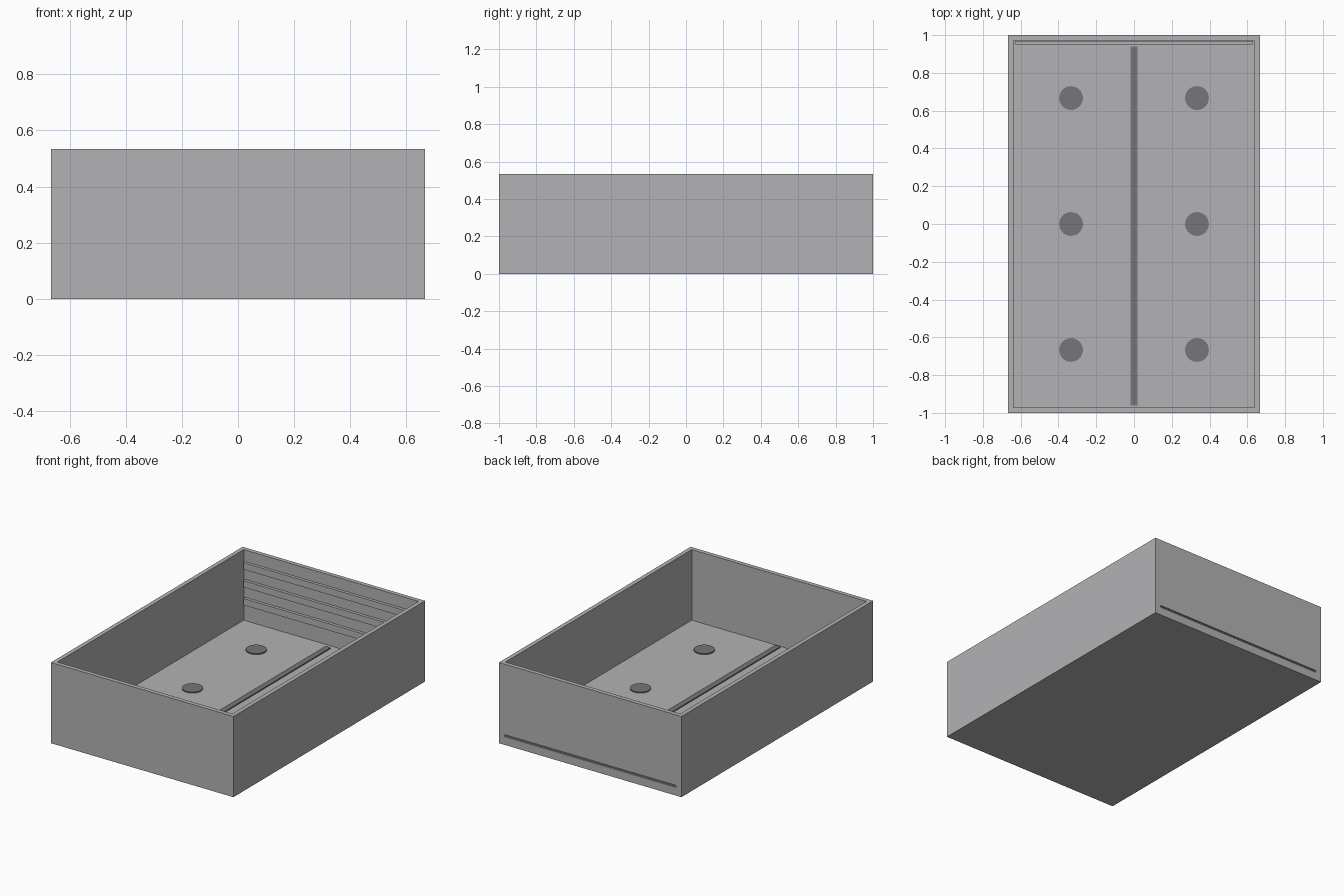
import bpy
import bmesh

if "Cube" in bpy.data.objects:
    bpy.data.objects.remove(bpy.data.objects["Cube"], do_unlink=True)


def make_material(name, color):
    mat = bpy.data.materials.new(name)
    mat.use_nodes = True
    mat.diffuse_color = color
    mat.node_tree.nodes["Principled BSDF"].inputs["Base Color"].default_value = color
    return mat


light_grey = make_material("light grey", (0.45, 0.45, 0.46, 1))
dark_grey = make_material("dark grey", (0.18, 0.18, 0.19, 1))


def finish(name, bm, mat):
    bmesh.ops.recalc_face_normals(bm, faces=bm.faces)
    mesh = bpy.data.meshes.new(name)
    bm.to_mesh(mesh)
    bm.free()
    mesh.materials.append(mat)
    obj = bpy.data.objects.new(name, mesh)
    bpy.context.scene.collection.objects.link(obj)
    return obj


def box(name, low, high, mat):
    bm = bmesh.new()
    bmesh.ops.create_cube(bm, size=1)
    for v in bm.verts:
        v.co = [h if c > 0 else l for c, l, h in zip(v.co, low, high)]
    return finish(name, bm, mat)


HALF_X, HALF_Y, HEIGHT = 2 / 3, 1.0, 0.533
WALL, FLOOR = 0.04, 0.067
IN_X, IN_Y = HALF_X - WALL, HALF_Y - WALL

# Open tray: the top face is inset for the rim and pushed down to the floor
bm = bmesh.new()
bmesh.ops.create_cube(bm, size=1)
for v in bm.verts:
    v.co = (v.co.x * 2 * HALF_X, v.co.y * 2 * HALF_Y, HEIGHT if v.co.z > 0 else 0)
bm.faces.ensure_lookup_table()
top = max(bm.faces, key=lambda f: f.calc_center_median().z)
bmesh.ops.inset_region(bm, faces=[top], thickness=WALL)
inner = bmesh.ops.extrude_discrete_faces(bm, faces=[top])["faces"][0]
for v in inner.verts:
    v.co.z = FLOOR
tray = finish("tray", bm, light_grey)

# Narrow slot across the outside of the back wall
cutter = box("slot_cutter", (-IN_X, HALF_Y - 0.01, 0.054),
             (IN_X, HALF_Y + 0.05, FLOOR), light_grey)
cutter.hide_render = True
cutter.hide_viewport = True
cut = tray.modifiers.new("back slot", "BOOLEAN")
cut.object = cutter
cut.operation = "DIFFERENCE"
cut.solver = "EXACT"
box("back_slot_lining", (-IN_X, HALF_Y - 0.012, 0.054),
    (IN_X, HALF_Y - 0.008, FLOOR), dark_grey)

# Horizontal ribs on the inside of the back wall
for i in range(3):
    z = 0.2 + i * 0.118
    box(f"back_rib_{i + 1}", (-IN_X, IN_Y - 0.01, z - 0.022),
        (IN_X, IN_Y + 0.01, z + 0.022), light_grey)

# Drain channel along the middle of the floor
box("floor_channel", (-0.019, -IN_Y, FLOOR - 0.01), (0.019, 0.94, FLOOR + 0.007), dark_grey)

# Round drain discs in two rows of three
for side, x in (("right", -1 / 3), ("left", 1 / 3)):
    for row, y in (("front", -2 / 3), ("middle", 0), ("back", 2 / 3)):
        bm = bmesh.new()
        bmesh.ops.create_cone(bm, cap_ends=True, segments=32, radius1=0.063,
                              radius2=0.063, depth=0.016)
        bmesh.ops.translate(bm, verts=bm.verts, vec=(x, y, FLOOR - 0.001))
        finish(f"drain_disc_{row}_{side}", bm, dark_grey)
